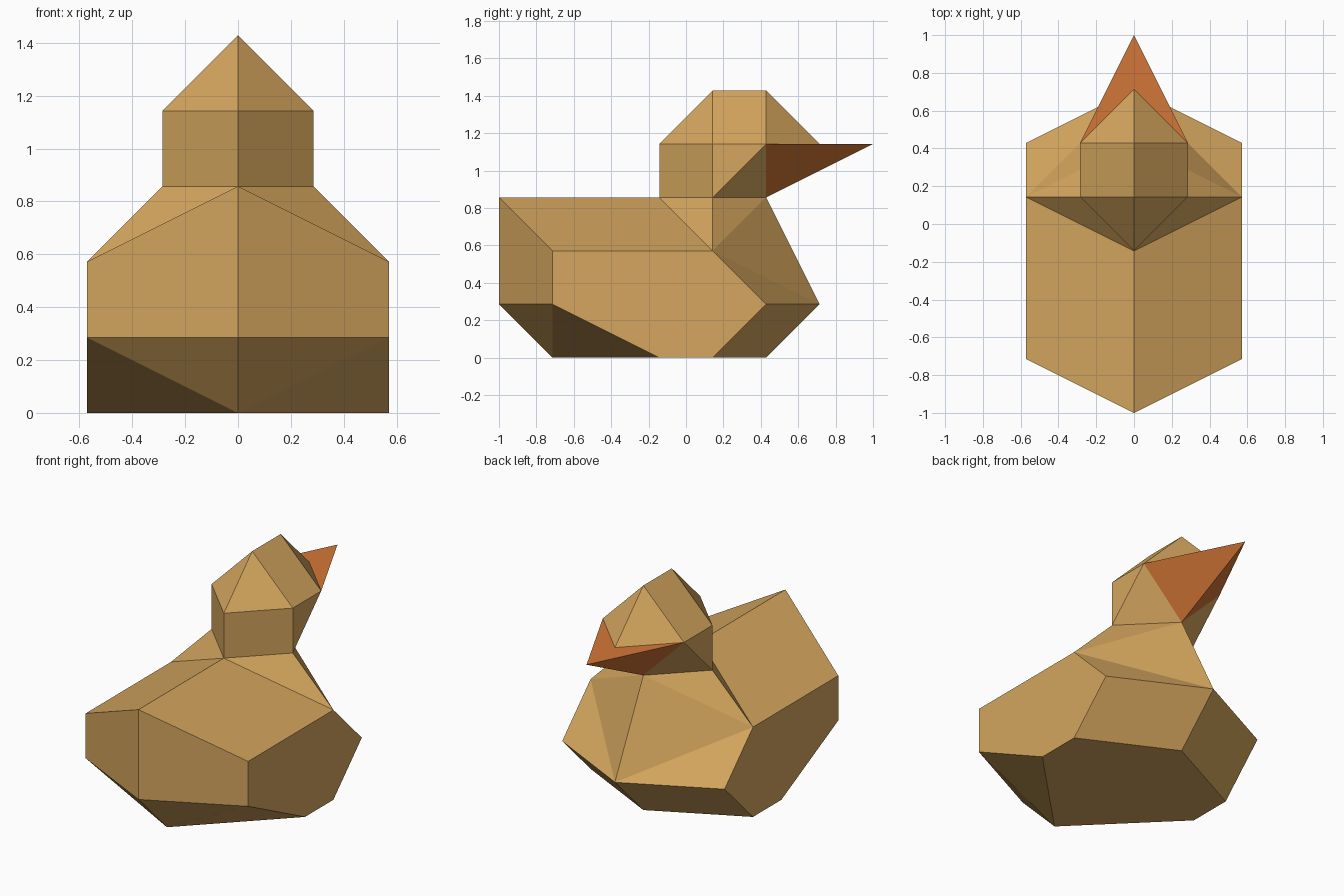
import bpy, bmesh
from mathutils import Vector

if "Cube" in bpy.data.objects:
    bpy.data.objects.remove(bpy.data.objects["Cube"])

U = 1 / 7  # all corners sit on a grid of sevenths


def material(name, rgb):
    m = bpy.data.materials.new(name)
    m.diffuse_color = (*rgb, 1)
    m.use_nodes = True
    m.node_tree.nodes["Principled BSDF"].inputs["Base Color"].default_value = m.diffuse_color
    return m


tan = material("tan", (0.66, 0.38, 0.112))
orange = material("orange", (0.65, 0.185, 0.038))


def half_shell(name, points, faces, inside, mat):
    """Flat faces of the +x half, named by point letters, mirrored over x = 0."""
    bm = bmesh.new()
    cache = {}

    def vert(p):
        if p not in cache:
            cache[p] = bm.verts.new(Vector(p) * U)
        return cache[p]

    for side in (1, -1):
        for f in faces.split():
            bm.faces.new([vert((side * points[c][0], *points[c][1:])) for c in f])
    # turn every face away from a point inside the part
    bm.normal_update()
    for f in bm.faces:
        if f.normal.dot(f.calc_center_median() - Vector(inside) * U) < 0:
            f.normal_flip()
    me = bpy.data.meshes.new(name)
    bm.to_mesh(me)
    bm.free()
    me.materials.append(mat)
    ob = bpy.data.objects.new(name, me)
    bpy.context.collection.objects.link(ob)
    return ob


# body: back, tail, flanks, breast, keel (open where the neck meets the head)
half_shell("body", {
    "a": (0, -7, 6), "b": (0, -7, 2), "c": (4, -5, 4), "d": (4, -5, 2),
    "e": (4, 1, 4), "f": (0, -1, 6), "g": (2, 1, 6), "h": (0, 3, 6),
    "i": (4, 3, 2), "j": (0, 5, 2), "k": (4, 1, 0), "l": (0, 3, 0),
    "m": (4, -1, 0), "n": (0, -5, 0),
}, "acef abdc bdn ndm ceikmd feg geh hej eij iklj nmkl", (0, 0, 2.5), tan)

# head: upright back, faceted sides, hipped crown
half_shell("head", {
    "a": (0, -1, 6), "b": (2, 1, 6), "c": (0, 3, 6), "d": (0, -1, 8),
    "e": (2, 1, 8), "f": (2, 3, 8), "g": (0, 5, 8), "h": (0, 1, 10),
    "i": (0, 3, 10),
}, "abed deh efih fgi bfe bcf", (0, 2, 8), tan)

# bill: flat top and keeled underside
half_shell("bill", {
    "a": (2, 3, 8), "b": (0, 5, 8), "c": (0, 7, 8), "d": (0, 3, 6),
}, "abc acd", (0, 4.5, 7.7), orange)
